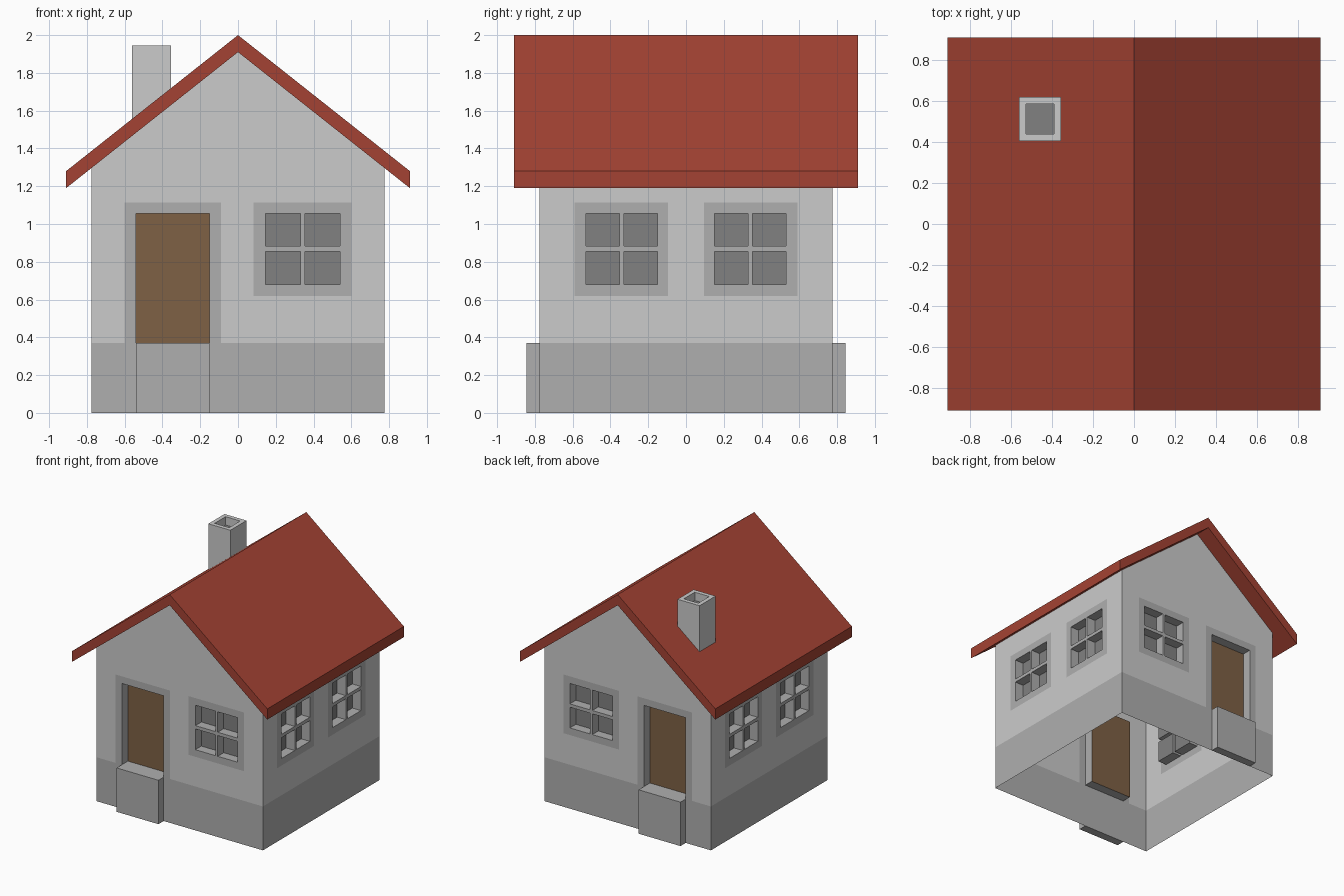
import bpy, bmesh
from mathutils import Matrix, Vector

if "Cube" in bpy.data.objects:
    bpy.data.objects.remove(bpy.data.objects["Cube"])

W = 0.775            # half width of the walls
EAVE, APEX = 1.297, 1.91
BASE = 0.37          # height of the plinth band
DEPTH = 0.08         # depth of door and window recesses


def material(name, r, g, b):
    m = bpy.data.materials.new(name)
    m.diffuse_color = (r, g, b, 1)
    m.use_nodes = True
    m.node_tree.nodes["Principled BSDF"].inputs["Base Color"].default_value = m.diffuse_color
    return m


PLASTER = material("plaster", 0.60, 0.60, 0.60)
STONE = material("stone", 0.43, 0.43, 0.43)
GLASS = material("dark_glass", 0.22, 0.22, 0.22)
WOOD = material("door_wood", 0.21, 0.12, 0.06)
RED = material("roof_red", 0.37, 0.055, 0.033)


def add_object(name, bm, *mats):
    me = bpy.data.meshes.new(name)
    bm.to_mesh(me)
    bm.free()
    for m in mats:
        me.materials.append(m)
    ob = bpy.data.objects.new(name, me)
    bpy.context.collection.objects.link(ob)
    return ob


def box(bm, x0, x1, y0, y1, z0, z1):
    size = Matrix.Diagonal((x1 - x0, y1 - y0, z1 - z0, 1))
    mid = Matrix.Translation(((x0 + x1) / 2, (y0 + y1) / 2, (z0 + z1) / 2))
    bmesh.ops.create_cube(bm, size=1, matrix=mid @ size)


def inside(u, v, r):
    return r[0] < u < r[1] and r[2] < v < r[3]


def panes(u0, u1):
    """Four panes separated by a cross bar."""
    c = (u0 + u1) / 2
    return [(a, b, d, e, 2) for a, b in ((u0, c - 0.011), (c + 0.011, u1))
            for d, e in ((0.68, 0.855), (0.883, 1.055))]


def wall(name, openings, frames, matrix, gable=False):
    """Wall sheet facing -y, with flush frames and recessed openings."""
    bm = bmesh.new()

    def quad(pts, mat):
        bm.faces.new([bm.verts.new(p) for p in pts]).material_index = mat

    us, vs = {-W, W}, {0, BASE, EAVE}
    for r in openings + frames:
        us |= {r[0], r[1]}
        vs |= {r[2], r[3]}
    us, vs = sorted(us), sorted(vs)
    for a, b in zip(us, us[1:]):
        for c, d in zip(vs, vs[1:]):
            u, v = (a + b) / 2, (c + d) / 2
            if any(inside(u, v, r) for r in openings):
                continue
            stone = v < BASE or any(inside(u, v, r) for r in frames)
            quad([(a, -W, c), (b, -W, c), (b, -W, d), (a, -W, d)], int(stone))
    # Recesses: four reveals and a back panel
    for a, b, c, d, mat in openings:
        ring = [(a, c), (b, c), (b, d), (a, d)]
        for (p, q), (s, t) in zip(ring, ring[1:] + ring[:1]):
            quad([(p, -W, q), (s, -W, t), (s, DEPTH - W, t), (p, DEPTH - W, q)], 1)
        quad([(p, DEPTH - W, q) for p, q in ring], mat)
    if gable:
        quad([(-W, -W, EAVE), (W, -W, EAVE), (0, -W, APEX)], 0)
    bmesh.ops.remove_doubles(bm, verts=bm.verts, dist=1e-4)
    bmesh.ops.transform(bm, matrix=matrix, verts=bm.verts)
    if matrix.determinant() < 0:
        bmesh.ops.reverse_faces(bm, faces=bm.faces)
    add_object(name, bm, PLASTER, STONE, GLASS, WOOD)


# Walls: front and back share door and window, the sides have two windows
door = (-0.54, -0.15, BASE, 1.055, 3)
end_open = [door] + panes(0.145, 0.54)
end_frames = [(-0.60, -0.09, BASE, 1.115), (0.083, 0.60, 0.62, 1.115)]
side_open = panes(-0.53, -0.15) + panes(0.15, 0.53)
side_frames = [(-0.59, -0.095, 0.62, 1.115), (0.095, 0.59, 0.62, 1.115)]
flip_y = Matrix.Diagonal((1, -1, 1, 1))
flip_x = Matrix.Diagonal((-1, 1, 1, 1))
turn = Matrix.Rotation(1.5707963, 4, 'Z')
wall("front_wall", end_open, end_frames, Matrix.Identity(4), True)
wall("back_wall", end_open, end_frames, flip_y, True)
wall("right_wall", side_open, side_frames, turn)
wall("left_wall", side_open, side_frames, flip_x @ turn)

# Door steps
for name, y0, y1 in (("front_step", -0.845, -W), ("back_step", W, 0.845)):
    bm = bmesh.new()
    box(bm, -0.54, -0.15, y0, y1, 0, BASE)
    add_object(name, bm, STONE)

# Roof: chevron profile extruded along y
R = 0.91
bm = bmesh.new()
profile = [(-R, 1.19), (0, APEX), (R, 1.19), (R, 1.28), (0, 2.0), (-R, 1.28)]
face = bm.faces.new([bm.verts.new((x, -R, z)) for x, z in profile])
ext = bmesh.ops.extrude_face_region(bm, geom=[face], use_keep_orig=True)
bmesh.ops.translate(bm, vec=(0, 2 * R, 0),
                    verts=[g for g in ext["geom"] if isinstance(g, bmesh.types.BMVert)])
bmesh.ops.recalc_face_normals(bm, faces=bm.faces)
add_object("roof", bm, RED)

# Chimney: foot follows the roof slope, flue sunk into the top
bm = bmesh.new()
box(bm, -0.56, -0.355, 0.405, 0.62, 1.5, 1.945)
for v in bm.verts:
    if v.co.z < 1.6:
        v.co.z = APEX + 0.05 - 0.791 * abs(v.co.x)
bm.normal_update()
top = max(bm.faces, key=lambda f: f.calc_center_median().z)
bmesh.ops.inset_individual(bm, faces=[top], thickness=0.049)
bmesh.ops.inset_individual(bm, faces=[top], thickness=0, depth=-0.07)
top.material_index = 1
add_object("chimney", bm, PLASTER, GLASS)
